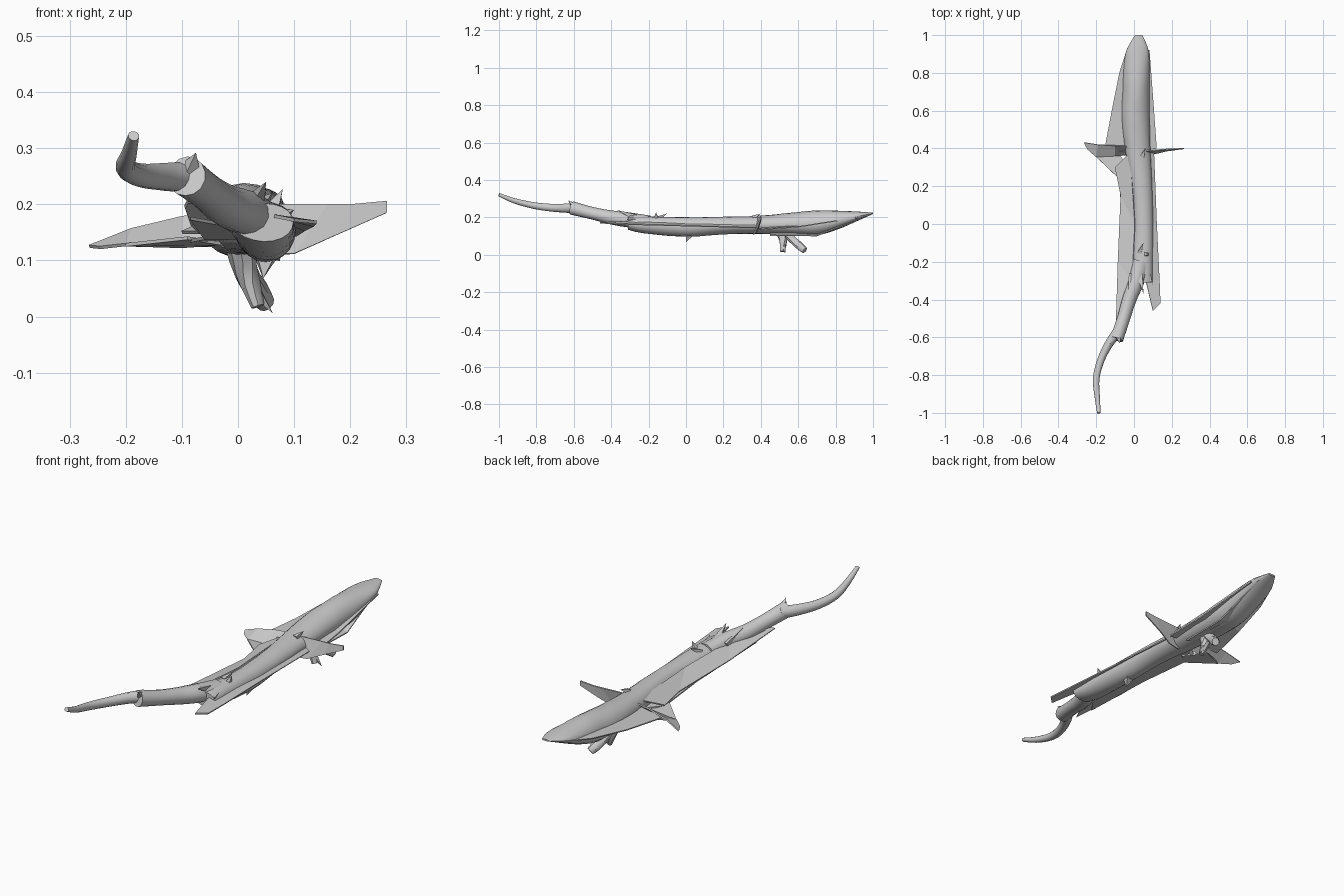
import bpy, bmesh, math, random
from mathutils import Vector

if "Cube" in bpy.data.objects:
    bpy.data.objects.remove(bpy.data.objects["Cube"])

random.seed(4)
wood = bpy.data.materials.new("weathered_grey_wood")
wood.diffuse_color = (0.6, 0.6, 0.6, 1)
wood.use_nodes = True
wood.node_tree.nodes["Principled BSDF"].inputs["Base Color"].default_value = wood.diffuse_color


def finish(name, bm, smooth=True):
    bmesh.ops.recalc_face_normals(bm, faces=bm.faces)
    me = bpy.data.meshes.new(name)
    bm.to_mesh(me)
    bm.free()
    ob = bpy.data.objects.new(name, me)
    bpy.context.collection.objects.link(ob)
    me.materials.append(wood)
    if smooth:
        bpy.ops.object.select_all(action='DESELECT')
        ob.select_set(True)
        bpy.context.view_layer.objects.active = ob
        bpy.ops.object.shade_smooth_by_angle(angle=math.radians(35))
    return ob


def spline(a, b, c, d, t):
    return 0.5 * (2*b + (c - a)*t + (2*a - 5*b + 4*c - d)*t*t + (3*b - a - 3*c + d)*t**3)


def limb(name, stations, sides=16, steps=4, rough=0.0, along_y=True):
    """Loft rings through stations (x, y, z, half width, half height)."""
    rows, n = [], len(stations)
    for i in range(n - 1):
        q = [stations[max(0, min(n - 1, i + k))] for k in (-1, 0, 1, 2)]
        for s in range(steps):
            rows.append([spline(*v, s / steps) for v in zip(*q)])
    rows.append(list(stations[-1]))
    bm, rings = bmesh.new(), []
    for i, (x, y, z, rx, rz) in enumerate(rows):
        p, q = rows[max(i - 1, 0)], rows[min(i + 1, len(rows) - 1)]
        d = Vector(q[:3]) - Vector(p[:3])
        if along_y:
            u, w = Vector((1, 0, 0)), Vector((0, 0, 1))
        else:
            u = d.cross(Vector((0.3, 0.2, 1))).normalized()
            w = u.cross(d).normalized()
        ring = []
        for k in range(sides):
            a = 2 * math.pi * k / sides
            r = 1 + rough * (math.sin(3*a + y*5) + random.uniform(-.5, .5))
            ring.append(bm.verts.new(Vector((x, y, z)) + u*rx*r*math.cos(a) + w*rz*r*math.sin(a)))
        rings.append(ring)
    for a, b in zip(rings, rings[1:]):
        for k in range(sides):
            m = (k + 1) % sides
            bm.faces.new((a[k], a[m], b[m], b[k]))
    bm.faces.new(rings[0])
    bm.faces.new(rings[-1])
    return finish(name, bm)


def sliver(name, left, right, thick=0.006):
    """Torn bark strip spanning two matching edge lines."""
    bm = bmesh.new()
    a = [bm.verts.new(p) for p in left]
    b = [bm.verts.new(p) for p in right]
    for i in range(len(a) - 1):
        bm.faces.new((a[i], a[i+1], b[i+1], b[i]))
    ob = finish(name, bm, False)
    m = ob.modifiers.new("thickness", 'SOLIDIFY')
    m.thickness, m.offset = thick, 0
    return ob


def spike(name, base, tip, width):
    """Four sided splinter."""
    b, t = Vector(base), Vector(tip)
    d = (t - b).normalized()
    u = d.orthogonal().normalized()
    w = d.cross(u)
    bm = bmesh.new()
    v = [bm.verts.new(b + (u*math.cos(k*math.pi/2) + w*math.sin(k*math.pi/2)) * width) for k in range(4)]
    top = bm.verts.new(t)
    for k in range(4):
        bm.faces.new((v[k], v[(k+1) % 4], top))
    bm.faces.new(v[::-1])
    return finish(name, bm, False)


# main trunk, broken to a slanted wedge at the back
limb("trunk", [(.045, -.31, .168, .055, .034), (.045, -.22, .16, .057, .045), (.05, 0, .15, .053, .052),
               (.04, .2, .157, .056, .047), (.02, .38, .16, .066, .048), (.008, .55, .165, .074, .058),
               (.01, .7, .17, .073, .066), (.014, .82, .187, .07, .048), (.02, .92, .207, .058, .024),
               (.025, 1.0, .222, .02, .004)], 20, 5, .02)

# bent branch at the front with a broken joint and thin tip
limb("front_branch", [(.04, -.2, .175, .05, .035), (.01, -.31, .187, .042, .04), (-.025, -.4, .2, .038, .037),
                      (-.055, -.5, .222, .035, .033), (-.092, -.61, .25, .036, .036)], 14, 4, .015, False)
limb("branch_tip", [(-.085, -.57, .248, .028, .028), (-.13, -.63, .249, .023, .025), (-.175, -.72, .252, .02, .021),
                    (-.2, -.82, .265, .018, .018), (-.194, -.92, .29, .014, .014),
                    (-.186, -1.0, .322, .01, .009)], 12, 4, .01, False)
spike("joint_splinter", (-.085, -.59, .255), (-.075, -.63, .292), .026)

# long bark strips along both sides
sliver("right_bark", [(.04, .4, .18), (.06, 0, .18), (.06, -.29, .18), (.1, -.46, .172)],
       [(.105, .38, .145), (.12, 0, .155), (.135, -.3, .163), (.14, -.42, .168)])
sliver("left_bark", [(-.02, .38, .185), (.005, 0, .185), (-.01, -.3, .195), (-.09, -.5, .205)],
       [(-.1, .3, .15), (-.07, .15, .15), (-.085, -.2, .165), (-.095, -.52, .195)])
sliver("left_lower_bark", [(0, .4, .14), (.01, 0, .14), (-.03, -.33, .165)],
       [(-.085, .28, .135), (-.06, 0, .14), (-.085, -.4, .175)])
sliver("rear_left_bark", [(-.03, .38, .165), (-.05, .6, .18), (-.04, .8, .2), (-.01, .97, .215)],
       [(-.155, .4, .145), (-.117, .6, .155), (-.077, .8, .18), (-.035, .93, .205)])
sliver("rear_right_bark", [(.03, .38, .15), (.05, .6, .15), (.06, .92, .205)],
       [(.12, .4, .135), (.106, .6, .15), (.082, .92, .2)])
sliver("rear_keel_bark", [(.0, .45, .13), (.03, .7, .11), (.03, .98, .215)],
       [(.07, .45, .105), (.075, .7, .102), (.06, .95, .205)])

# cross splinters
sliver("right_wing", [(.04, .385, .2), (.16, .395, .2), (.2, .397, .2), (.265, .4, .206)],
       [(.04, .36, .11), (.1, .37, .112), (.17, .387, .143), (.265, .4, .185)])
sliver("left_wing", [(0, .41, .19), (-.1, .415, .177), (-.19, .42, .155), (-.265, .432, .125)],
       [(0, .37, .125), (-.1, .36, .127), (-.2, .355, .128), (-.245, .395, .123)])
sliver("left_wing_underside", [(-.03, .3, .13), (-.09, .25, .14)], [(-.1, .4, .125), (-.2, .355, .128)])

# broken stubs under the trunk
limb("lower_stub", [(.0, .5, .14, .026, .026), (.015, .52, .08, .022, .022), (.035, .515, .018, .012, .012)],
     8, 3, .04, False)
limb("rear_stub", [(.005, .52, .13, .024, .024), (.015, .57, .08, .022, .02), (.035, .61, .045, .022, .022),
                   (.05, .635, .024, .016, .018)], 10, 3, .04, False)
spike("stub_splinter", (.02, .52, .06), (.062, .53, .006), .018)
spike("belly_knot", (.05, .02, .115), (.045, 0, .068), .03)

# splinters round the broken front end and on top
for i, (b, t, w) in enumerate([((-.01, -.27, .19), (-.03, -.38, .235), .025),
                               ((.03, -.27, .2), (.05, -.37, .24), .022),
                               ((.07, -.26, .18), (.1, -.32, .19), .02),
                               ((.06, -.16, .19), (.08, -.16, .228), .018),
                               ((.03, -.15, .195), (.05, -.1, .222), .015),
                               ((.045, .36, .2), (.06, .4, .22), .016)]):
    spike("splinter_%d" % (i + 1), b, t, w)
